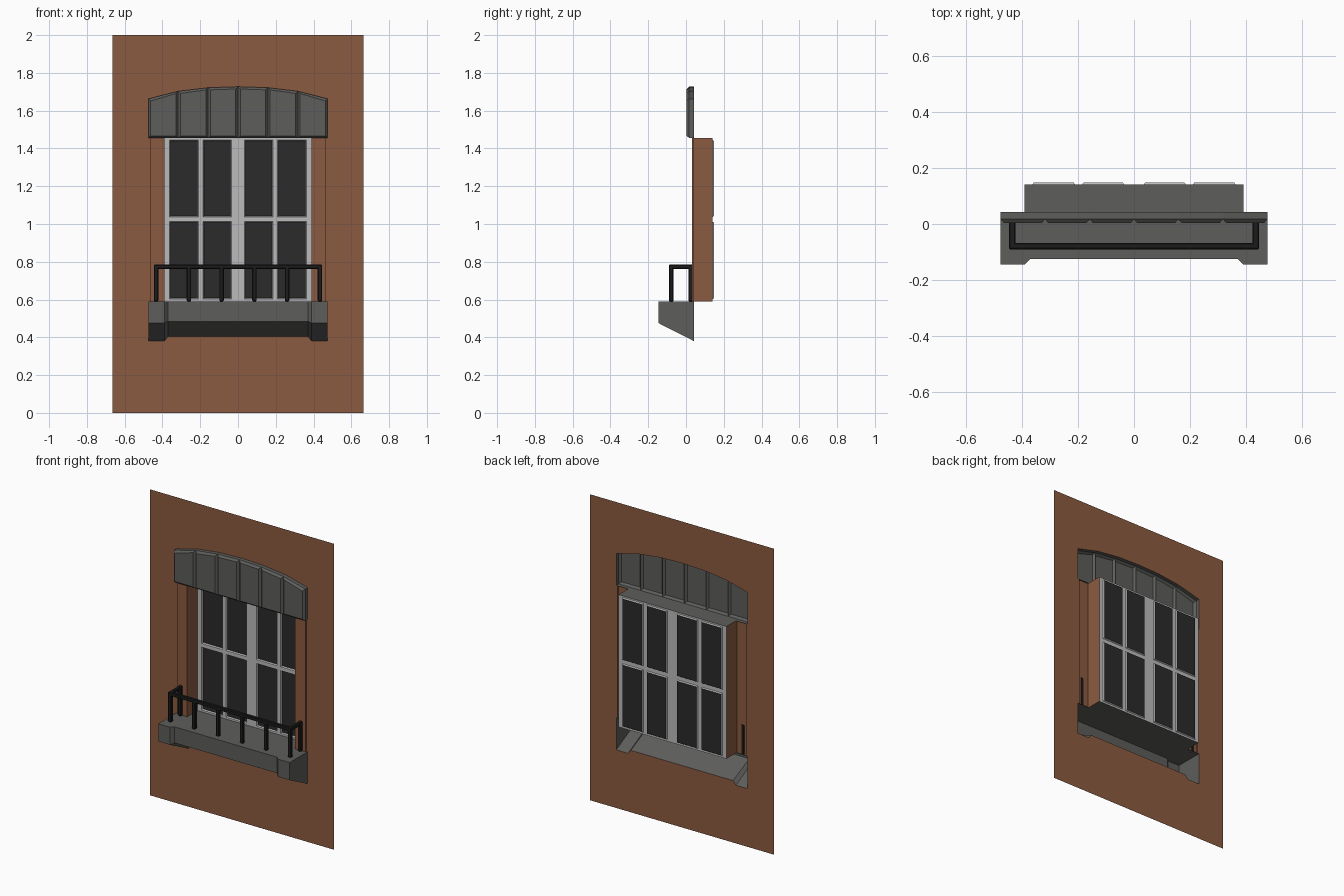
import bpy, bmesh
from mathutils import Vector

if "Cube" in bpy.data.objects:
    bpy.data.objects.remove(bpy.data.objects["Cube"])

def material(name, r, g, b):
    m = bpy.data.materials.new(name)
    m.diffuse_color = (r, g, b, 1)
    m.use_nodes = True
    m.node_tree.nodes["Principled BSDF"].inputs["Base Color"].default_value = m.diffuse_color
    return m

BRICK = material("brick", 0.26, 0.105, 0.053)
STONE = material("stone", 0.11, 0.11, 0.105)
WHITE = material("white_paint", 0.50, 0.50, 0.50)
GLASS = material("dark_glass", 0.024, 0.024, 0.024)
IRON = material("black_iron", 0.012, 0.012, 0.012)

def build(name, faces, mats, ref, toward=False):
    """Make a mesh from point loops, facing away from (or toward) ref."""
    bm = bmesh.new()
    for pts, slot in faces:
        f = bm.faces.new([bm.verts.new(p) for p in pts])
        f.material_index = slot
        f.normal_update()
        out = f.normal.dot(f.calc_center_median() - Vector(ref)) > 0
        if out == toward:
            f.normal_flip()
    bmesh.ops.remove_doubles(bm, verts=bm.verts, dist=0.0005)
    me = bpy.data.meshes.new(name)
    bm.to_mesh(me)
    bm.free()
    for m in mats:
        me.materials.append(m)
    ob = bpy.data.objects.new(name, me)
    bpy.context.collection.objects.link(ob)
    return ob

def mirror(ob):
    ob.modifiers.new("Mirror", 'MIRROR').use_clip = True

def loft(sections, slot=0):
    return [([a[i], a[i + 1], b[i + 1], b[i]], slot)
            for a, b in zip(sections, sections[1:]) for i in range(len(a) - 1)]

WALL_Y, WIN_Y = 0.042, 0.14
Z0, Z1 = 0.59, 1.455          # opening bottom and top
ARCH = [(0, 1.727), (0.158, 1.722), (0.317, 1.703), (0.475, 1.663)]

# Wall sheet, cut out around the lintel, the opening and the sill
outline = [(0, 0), (0.665, 0), (0.665, 2), (0, 2)] + ARCH + [
    (0.475, Z1), (0.465, Z1), (0.465, Z0), (0.475, Z0),
    (0.475, 0.38), (0.39, 0.38), (0.37, 0.405), (0, 0.405)]
mirror(build("wall", [([(x, WALL_Y, z) for x, z in outline], 0)], [BRICK], (0, 1, 1)))

# Jambs: slim raised strip and the deep side of the opening
jamb = [(0.465, WALL_Y), (0.465, 0.032), (0.39, 0.032), (0.39, WIN_Y)]
mirror(build("jamb", loft([[(x, y, z) for x, y in jamb] for z in (Z0, Z1)]),
             [BRICK], (0, -1, 1), True))

# Soffit over the window and ledge under it
for name, z in (("soffit", Z1), ("inner_ledge", Z0)):
    build(name, [([(-0.39, 0.03, z), (0.39, 0.03, z), (0.39, WIN_Y, z), (-0.39, WIN_Y, z)], 0)],
          [STONE], (0, 0, 1), True)

# Arched lintel: chamfered blocks with V joints, open at the back
top = [(-x, z) for x, z in ARCH[:0:-1]] + ARCH
C, FRONT, MID = 0.012, 0.003, 0.017
faces = []
for (xa, za), (xb, zb) in zip(top, top[1:]):
    outer = [(xa, MID, Z1), (xb, MID, Z1), (xb, MID, zb), (xa, MID, za)]
    inner = [(xa + C, FRONT, Z1 + C), (xb - C, FRONT, Z1 + C),
             (xb - C, FRONT, zb - C), (xa + C, FRONT, za - C)]
    faces += loft([outer + outer[:1], inner + inner[:1]]) + [(inner, 0)]
    for (x1, z1), (x2, z2) in (((xa, za), (xb, zb)), ((xa, Z1), (xb, Z1))):
        faces.append(([(x1, MID, z1), (x2, MID, z2), (x2, WALL_Y, z2), (x1, WALL_Y, z1)], 0))
for x, z in (top[0], top[-1]):
    faces.append(([(x, MID, Z1), (x, MID, z), (x, WALL_Y, z), (x, WALL_Y, Z1)], 0))
build("lintel", faces, [STONE], (0, 1, 1.56))

# Sill: sloping underside, with deeper end brackets, open at the back
def sill_section(x, y, z, back):
    return [(x, WALL_Y, Z0), (x, y, Z0), (x, y, z), (x, WALL_Y, back)]

bracket, middle = (-0.145, 0.475, 0.38), (-0.125, 0.485, 0.405)
stations = [(-0.475, bracket), (-0.39, bracket), (-0.37, middle),
            (0.37, middle), (0.39, bracket), (0.475, bracket)]
sections = [sill_section(x, *p) for x, p in stations]
build("sill", loft(sections) + [(sections[0], 0), (sections[-1], 0)], [STONE], (0, 1, 0.5))

# Window: flat white frame with eight recessed panes
half = [0.035, 0.185, 0.21, 0.362, 0.39]
xs = [-x for x in half[::-1]] + half
zs = [Z0, 0.602, 1.012, 1.037, 1.445, Z1]
faces = []
for i, (x1, x2) in enumerate(zip(xs, xs[1:])):
    for j, (z1, z2) in enumerate(zip(zs, zs[1:])):
        rim = [(x1, WIN_Y, z1), (x2, WIN_Y, z1), (x2, WIN_Y, z2), (x1, WIN_Y, z2)]
        if i % 2 and j % 2:
            e = 0.005
            pane = [(x1 + e, 0.148, z1 + e), (x2 - e, 0.148, z1 + e),
                    (x2 - e, 0.148, z2 - e), (x1 + e, 0.148, z2 - e)]
            faces += loft([rim + rim[:1], pane + pane[:1]]) + [(pane, 1)]
        else:
            faces.append((rim, 0))
build("window", faces, [WHITE, GLASS], (0, 1, 1))

# Railing: top rails and square posts
def bar(name, x, y, z):
    bpy.ops.mesh.primitive_cube_add(size=1, location=[sum(r) / 2 for r in (x, y, z)])
    ob = bpy.context.object
    ob.name = name
    ob.scale = [r[1] - r[0] for r in (x, y, z)]
    bpy.ops.object.transform_apply(location=False, rotation=False, scale=True)
    b = ob.modifiers.new("Bevel", 'BEVEL')
    b.width, b.segments = 0.004, 1
    ob.data.materials.append(IRON)

bar("front_rail", (-0.445, 0.445), (-0.09, -0.067), (0.762, 0.785))
for s in (-1, 1):
    side = sorted((s * 0.422, s * 0.445))
    bar("side_rail", side, (-0.09, 0.035), (0.762, 0.785))
    bar("wall_post", side, (0.013, 0.035), (Z0, 0.785))
for k in range(6):
    x = -0.4335 + k * 0.1734
    bar("front_post", (x - 0.0115, x + 0.0115), (-0.09, -0.067), (Z0, 0.785))
